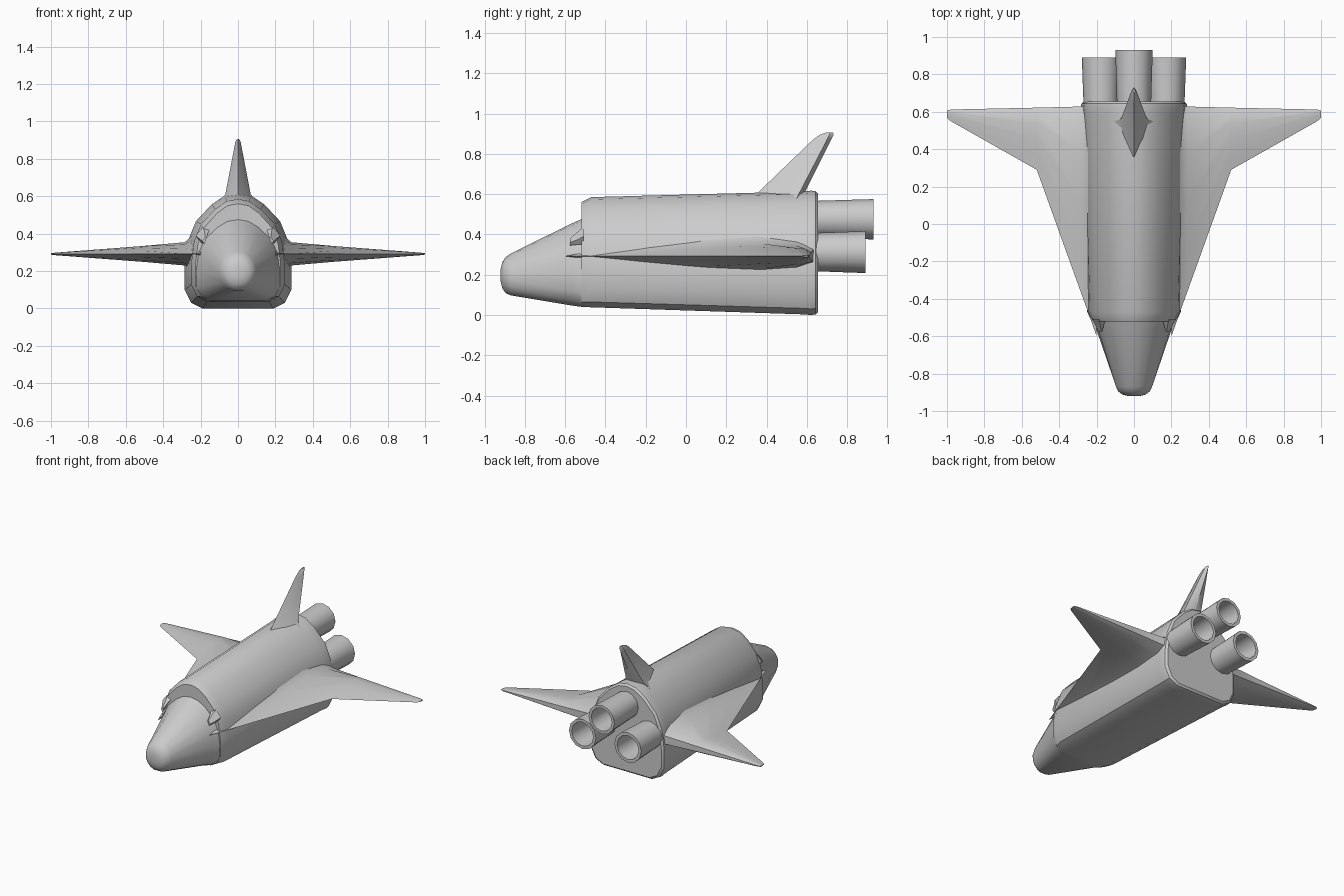
import bpy, bmesh, math

if "Cube" in bpy.data.objects:
    bpy.data.objects.remove(bpy.data.objects["Cube"])


def loft(name, rings, sharp=35, mirror=False):
    """Skin a list of equal-length rings and cap both ends."""
    bm = bmesh.new()
    vs = [[bm.verts.new(p) for p in r] for r in rings]
    n = len(vs[0])
    for a, b in zip(vs, vs[1:]):
        for i in range(n):
            j = (i + 1) % n
            bm.faces.new((a[i], a[j], b[j], b[i]))
    bm.faces.new(vs[0])
    bm.faces.new(vs[-1])
    if mirror:
        geo = bmesh.ops.duplicate(bm, geom=bm.verts[:] + bm.edges[:] + bm.faces[:])["geom"]
        for v in geo:
            if isinstance(v, bmesh.types.BMVert):
                v.co.x *= -1
    bmesh.ops.recalc_face_normals(bm, faces=bm.faces[:])
    me = bpy.data.meshes.new(name)
    bm.to_mesh(me)
    bm.free()
    me.shade_smooth()
    me.set_sharp_from_angle(angle=math.radians(sharp))
    ob = bpy.data.objects.new(name, me)
    bpy.context.collection.objects.link(ob)
    return ob


# Half cross-section of the fuselage: flat belly, straight sides, domed top
HALF = [(.19, 0), (.25, .03), (.285, .1), (.285, .23), (.268, .36),
        (.225, .465), (.14, .555), (.07, .602), (0, .615)]


def hull_ring(y, hw, z0, z1, rnd=0.0):
    """Fuselage section fitted to a width and height; rnd blends to an ellipse."""
    half = []
    for i, (x, z) in enumerate(HALF):
        a = math.radians(-75 + i * 165 / 8)
        px = x / .285 * (1 - rnd) + math.cos(a) * rnd
        pz = z / .615 * (1 - rnd) + (.5 + .5 * math.sin(a)) * rnd
        half.append((0 if i == 8 else px * hw, y, z0 + pz * (z1 - z0)))
    return half + [(-x, y_, z) for x, y_, z in reversed(half[:-1])]


# Fuselage with chamfered front lip and rounded rear rim
loft("fuselage", [hull_ring(*s) for s in [
    (-.52, .228, .04, .56), (-.47, .25, .038, .585), (.58, .28, .003, .613),
    (.62, .285, 0, .617), (.643, .282, .002, .615), (.655, .268, .014, .602)]])

# Tapered nose
loft("nose", [hull_ring(*s) for s in [
    (-.50, .228, .04, .485, 0), (-.52, .224, .04, .475, .05), (-.57, .2, .046, .453, .2),
    (-.87, .098, .094, .305, .9), (-.895, .085, .105, .287, 1),
    (-.912, .062, .13, .262, 1), (-.92, .03, .163, .228, 1)]], 50)

# Small cheeks beside the windscreen ledge
loft("windscreen_cheek", [
    [(.15, -.51, .425), (.19, -.51, .435), (.225, -.51, .39), (.20, -.51, .35)],
    [(.16, -.535, .405), (.18, -.535, .415), (.21, -.535, .375), (.19, -.535, .35)],
    [(.168, -.575, .375), (.175, -.575, .38), (.19, -.575, .36), (.18, -.575, .345)]],
    mirror=True)


# Delta wings: sharp leading edge, thickest well aft
def wing_ring(x, le, te, top, bot, zc=.292):
    up = [(0, .0), (.25, .42), (.5, .8), (.75, 1), (.92, .85), (1, .45)]
    c = te - le
    return ([(x, le + c * t, zc + (top - zc) * h) for t, h in up] +
            [(x, le + c * t, zc - (zc - bot) * h) for t, h in reversed(up[1:])])


loft("wings", [wing_ring(*s) for s in [
    (.20, -.60, .645, .43, .19), (.25, -.46, .64, .385, .215), (.285, -.363, .628, .354, .23),
    (.52, .29, .622, .333, .25), (.98, .55, .612, .298, .285), (1.0, .567, .606, .296, .288)]],
    mirror=True)


# Swept tail fin: wedge section, widest near the trailing edge
def fin_ring(z, y0, y1, y2, w):
    return [(0, y0, z), (w * .6, y0 + (y1 - y0) * .5, z), (w, y1, z), (0, y2, z),
            (-w, y1, z), (-w * .6, y0 + (y1 - y0) * .5, z)]


loft("tail_fin", [fin_ring(*s) for s in [
    (.56, .29, .54, .57, .12), (.61, .36, .565, .59, .068), (.87, .63, .70, .72, .018),
    (.895, .665, .712, .733, .013), (.905, .695, .715, .73, .006)]])


# Three hollow engine nozzles
def nozzle(name, x, z, r, end, mirror=False):
    prof = [(.9, .60), (.92, .66), (1, end), (.8, end), (.74, end - .2)]
    loft(name, [[(x + r * k * math.cos(i * math.tau / 12), y,
                  z + r * k * math.sin(i * math.tau / 12)) for i in range(12)]
                for k, y in prof], 40, mirror)


nozzle("upper_engine", 0, .475, .1, .93)
nozzle("lower_engines", .175, .312, .104, .89, True)
